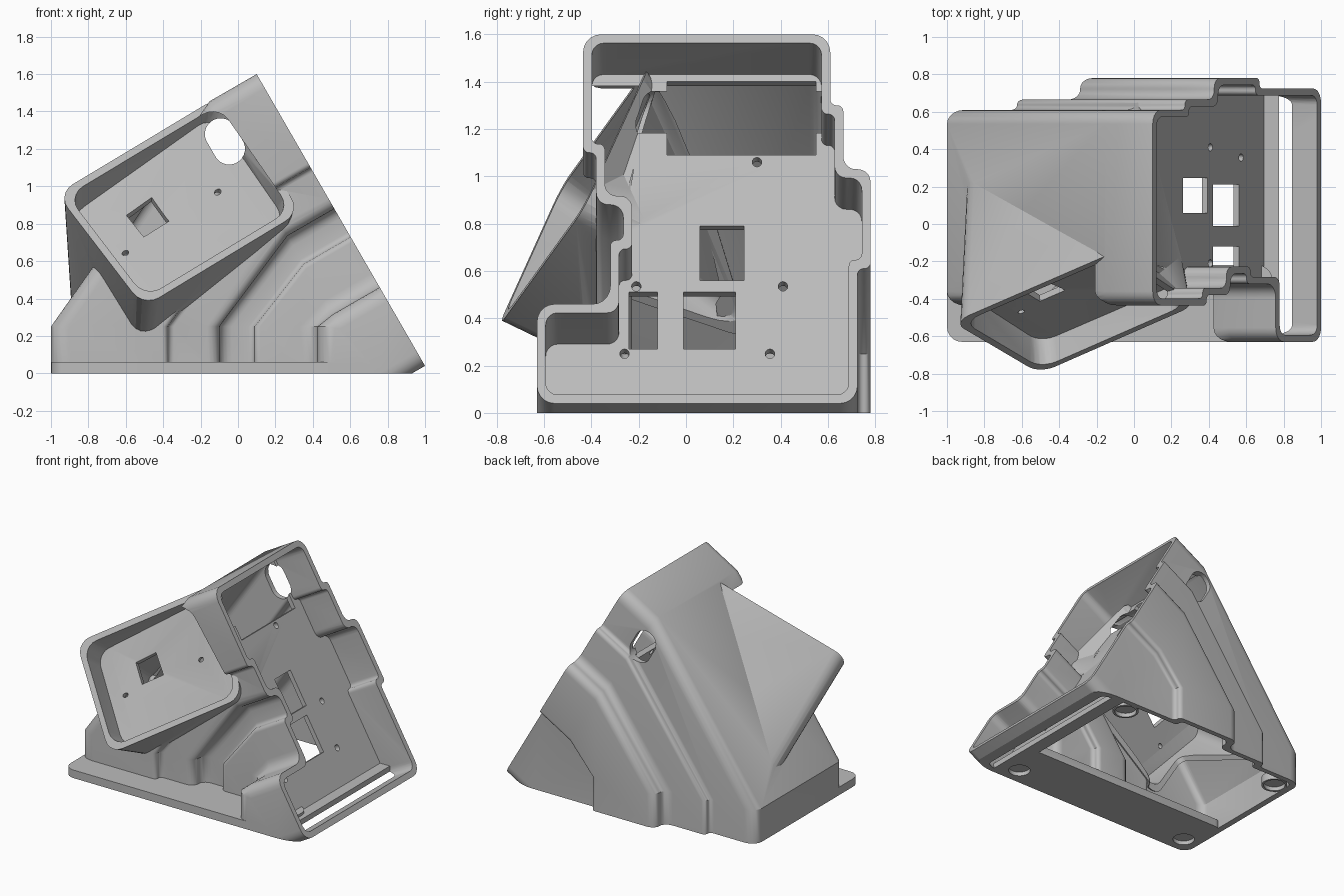
import bpy, bmesh, math
from mathutils import Vector

cube = bpy.data.objects.get("Cube")
if cube:
    bpy.data.objects.remove(cube)

grey = bpy.data.materials.new("plain grey")
grey.use_nodes = True
COLOUR = (0.5, 0.5, 0.5, 1)
grey.diffuse_color = COLOUR
grey.node_tree.nodes["Principled BSDF"].inputs["Base Color"].default_value = COLOUR


# ---- helpers ----
def fillet(pts, radius, steps=5):
    """Round every corner of a 2D polygon."""
    out = []
    for i, p in enumerate(pts):
        p = Vector(p)
        a, b = Vector(pts[i - 1]) - p, Vector(pts[(i + 1) % len(pts)]) - p
        r = min(radius, 0.46 * a.length, 0.46 * b.length)
        a, b = p + a.normalized() * r, p + b.normalized() * r
        for k in range(steps + 1):
            ang = k / steps * math.pi / 2
            out.append(p + (a - p) * (1 - math.sin(ang)) + (b - p) * (1 - math.cos(ang)))
    return out


def inset(pts, w):
    """Shrink a clockwise right-angled polygon by w."""
    out = []
    for i, p in enumerate(pts):
        p = Vector(p)
        e = (p - Vector(pts[i - 1])).normalized()
        f = (Vector(pts[(i + 1) % len(pts)]) - p).normalized()
        out.append(p + Vector((e.y + f.y, -e.x - f.x)) * w)
    return out


def loft(name, rings):
    """Closed solid through rings with matching point counts."""
    bm = bmesh.new()
    vs = [[bm.verts.new(p) for p in ring] for ring in rings]
    n = len(vs[0])
    for lo, hi in zip(vs, vs[1:]):
        for i in range(n):
            j = (i + 1) % n
            bm.faces.new((lo[i], lo[j], hi[j], hi[i]))
    bm.faces.new(vs[0][::-1])
    bm.faces.new(vs[-1])
    bmesh.ops.remove_doubles(bm, verts=bm.verts, dist=0.0005)
    bmesh.ops.triangulate(bm, faces=bm.faces)
    bmesh.ops.recalc_face_normals(bm, faces=bm.faces)
    mesh = bpy.data.meshes.new(name)
    bm.to_mesh(mesh)
    bm.free()
    mesh.materials.append(grey)
    ob = bpy.data.objects.new(name, mesh)
    bpy.context.collection.objects.link(ob)
    return ob


def combine(ob, tool, mode="DIFFERENCE"):
    mod = ob.modifiers.new("cut", "BOOLEAN")
    mod.operation, mod.solver, mod.object = mode, "EXACT", tool
    mod.use_hole_tolerant = True
    bpy.context.view_layer.objects.active = ob
    bpy.ops.object.modifier_apply(modifier=mod.name)
    bpy.data.objects.remove(tool)


def rect(a0, a1, b0, b1):
    return [(a0, b1), (a1, b1), (a1, b0), (a0, b0)]


def circle(cx, cy, r, n=16):
    return [(cx + r * math.cos(2 * math.pi * k / n), cy + r * math.sin(2 * math.pi * k / n))
            for k in range(n)]


def slab(name, pts, z0, z1):
    return loft(name, [[(x, y, z) for x, y in pts] for z in (z0, z1)])


# ---- sloped face: point at (y, z) on it, sunk by depth d ----
def face(y, z, d=0.0):
    return Vector((1 - (z - 0.04) * 0.577 - 0.866 * d, y, z - 0.5 * d))


def prism(name, pts, d0, d1):
    return loft(name, [[face(y, z, d) for y, z in pts] for d in (d0, d1)])


def body_solid(name, pts, start, depth, ground):
    """Run the outline back from the face, then down to a level foot."""
    rings = [[], [], [], []]
    for y, z in pts:
        d = min(depth, 2 * z) if ground == 0 else depth
        p0, p1 = face(y, z, start), face(y, z, d)
        x = min(1 - 1.25 * z, p1.x)
        p2 = Vector((x, y, min(0.25, p1.z)))
        for ring, p in zip(rings, (p0, p1, p2, Vector((x, y, ground)))):
            ring.append(p)
    return loft(name, rings)


OUTLINE = [(-0.435, 1.6), (0.61, 1.6), (0.61, 1.3), (0.665, 1.3), (0.665, 1.03), (0.78, 1.03),
           (0.78, 0.61), (0.725, 0.61), (0.725, 0.04), (-0.63, 0.04), (-0.63, 0.46), (-0.32, 0.46),
           (-0.32, 0.73), (-0.265, 0.73), (-0.265, 0.88), (-0.38, 0.88), (-0.38, 1.1), (-0.435, 1.1)]
WELL = 0.265
outer = fillet(OUTLINE, 0.075)
inner = fillet(inset(OUTLINE, 0.037), 0.05)

# main shell with its key well
body = body_solid("main_shell", outer, 0, 0.29, 0)
combine(body, body_solid("hollow", inner, WELL + 0.035, WELL + 0.065, -0.25))
combine(body, prism("well", inner, -0.05, WELL))

# ---- side pod: (s, t) across its rim, f from rim to rear ----
FRONT = [Vector(p) for p in ((-0.5, -0.785, 0.38), (0.31, -0.43, 0.87),
                             (-0.94, -0.525, 0.955), (-0.1, -0.16, 1.46))]
REAR = [Vector(p) for p in ((-0.52, -0.1, 0.05), (0.2, 0.2, 0.55),
                            (-0.9, 0.25, 0.36), (-0.24, 0.0, 1.2))]


def pod(s, t, f):
    b, r, l, c = [a.lerp(e, f) for a, e in zip(FRONT, REAR)]
    return b.lerp(r, s).lerp(l.lerp(c, s), t)


def pod_ring(w, f, shift=0.0):
    pts = fillet(rect(w, 1 - w, w, 0.76 - w), 0.1)
    return [pod(s, t / 0.76, f) + Vector((0, shift, 0)) for s, t in pts]


def pod_prism(name, pts, f0, f1):
    return loft(name, [[pod(s, t, f) for s, t in pts] for f in (f0, f1)])


def pod_block(name, w, f0, f1):
    return loft(name, [pod_ring(w, f0), pod_ring(w, f1)])


pod_shell = pod_block("pod", -0.02, 0, 1)
combine(pod_shell, pod_block("pod_hollow", 0.02, 0.25, 1.1))
# the pod walls stop where they meet the inside of the main shell
trim = body_solid("trim", fillet(inset(OUTLINE, 0.05), 0.05), WELL + 0.055, WELL + 0.08, -0.3)
combine(trim, pod_block("trim_limit", -0.1, 0.25, 1.3), "INTERSECT")
combine(pod_shell, trim)
combine(body, pod_block("pod_hollow", 0.0, 0.23, 0.9))
combine(body, pod_shell, "UNION")
combine(body, loft("pod_well", [pod_ring(0.02, 0, -0.6), pod_ring(0.02, 0), pod_ring(0.02, 0.2)]))

# openings in the two well floors
LIFT = WELL / 2
for y0, y1, z0, z1 in ((-0.08, 0.55, 1.09, 1.4), (0.06, 0.245, 0.56, 0.79),
                       (-0.01, 0.21, 0.27, 0.51), (-0.24, -0.12, 0.27, 0.51)):
    combine(body, prism("window", rect(y0, y1, z0 + LIFT, z1 + LIFT), WELL - 0.04, WELL + 0.075))
for y, z in ((0.3, 1.06), (-0.21, 0.535), (0.41, 0.535), (-0.26, 0.25), (0.355, 0.25)):
    combine(body, prism("screw_hole", circle(y, z + LIFT, 0.02), WELL - 0.04, WELL + 0.075))
combine(body, pod_prism("window", rect(0.28, 0.45, 0.52, 0.74), 0.15, 0.3))
for s, t in ((0.76, 0.49), (0.14, 0.49)):
    combine(body, pod_prism("screw_hole", circle(s, t, 0.02), 0.15, 0.3))

# oval cable port through the back wall, long along the slope
along, across = Vector((-0.5, 0.866)), Vector((0.866, 0.5))
slot = []
for k in range(24):
    ang = 2 * math.pi * (k + 0.5) / 24
    reach = math.copysign(0.045, math.cos(ang)) + 0.085 * math.cos(ang)
    slot.append(Vector((-0.07, 1.24)) + along * reach + across * 0.085 * math.sin(ang))
combine(body, loft("port", [[(x, y, z) for x, z in slot] for y in (-0.3, 0.9)]))

# foot plate along the front, and a bar under the low end of the well
plate = fillet(rect(-1, 0.74, -0.63, -0.22), 0.08)
combine(body, slab("foot_plate", plate, 0, 0.06), "UNION")
combine(body, slab("foot_bar", rect(0.68, 0.775, -0.61, 0.7), 0, 0.04), "UNION")

# round foot pads with sunken centres
for x, y in ((0.62, -0.5), (-0.87, -0.5), (0.58, 0.6), (-0.87, 0.48)):
    combine(body, slab("pad", circle(x, y, 0.09, 32), 0, 0.06), "UNION")
    combine(body, slab("pad_recess", circle(x, y, 0.075, 32), -0.05, 0.03))

bpy.ops.object.select_all(action="DESELECT")
body.select_set(True)
bpy.context.view_layer.objects.active = body
bpy.ops.object.shade_smooth_by_angle(angle=math.radians(28))
